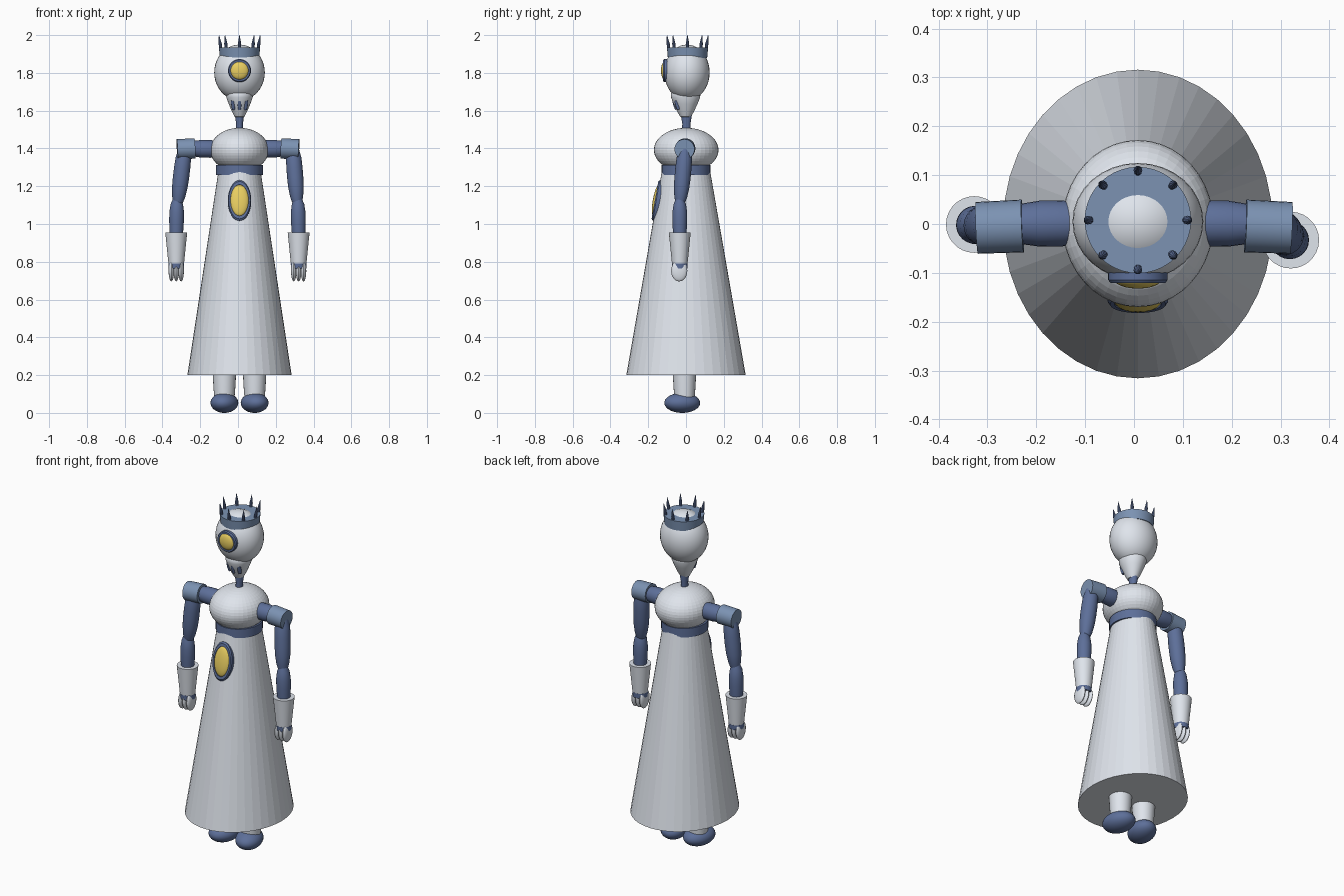
import bpy, bmesh, math
from mathutils import Vector, Matrix

if "Cube" in bpy.data.objects:
    bpy.data.objects.remove(bpy.data.objects["Cube"])

CX = 0.008  # body axis


def material(name, rgb):
    m = bpy.data.materials.new(name)
    m.diffuse_color = (*rgb, 1)
    m.use_nodes = True
    m.node_tree.nodes["Principled BSDF"].inputs["Base Color"].default_value = m.diffuse_color
    return m


PALE = material("pale", (0.74, 0.78, 0.84))
NAVY = material("navy", (0.11, 0.16, 0.32))
STEEL = material("steel_blue", (0.20, 0.29, 0.45))
GOLD = material("gold", (0.82, 0.62, 0.12))


def finish(name, bm, mat, smooth=True):
    bmesh.ops.recalc_face_normals(bm, faces=bm.faces)
    me = bpy.data.meshes.new(name)
    bm.to_mesh(me)
    bm.free()
    ob = bpy.data.objects.new(name, me)
    bpy.context.collection.objects.link(ob)
    me.materials.append(mat)
    if smooth:
        bpy.ops.object.select_all(action='DESELECT')
        ob.select_set(True)
        bpy.context.view_layer.objects.active = ob
        bpy.ops.object.shade_smooth_by_angle(angle=math.radians(35))
    return ob


def lathe(name, profile, mat, matrix, seg=32, smooth=True, closed=False):
    """Revolve (radius, height) points about local z; capped, or a closed ring."""
    bm = bmesh.new()
    rings = [[bm.verts.new((r * math.cos(2 * math.pi * i / seg),
                            r * math.sin(2 * math.pi * i / seg), h))
              for i in range(seg)] for r, h in profile]
    pairs = list(zip(rings, rings[1:]))
    if closed:
        pairs.append((rings[-1], rings[0]))
    for a, b in pairs:
        for i in range(seg):
            j = (i + 1) % seg
            bm.faces.new((a[i], a[j], b[j], b[i]))
    if not closed:
        bm.faces.new(rings[0][::-1])
        bm.faces.new(rings[-1])
    bm.transform(matrix)
    return finish(name, bm, mat, smooth)


def place(loc, scale=(1, 1, 1), rot=None):
    m = Matrix.Translation(loc)
    if rot:
        m = m @ rot
    return m @ Matrix.Diagonal((*scale, 1))


def ellipsoid(name, loc, radii, mat, rot=None, smooth=True, seg=32, rings=20):
    bm = bmesh.new()
    bmesh.ops.create_uvsphere(bm, u_segments=seg, v_segments=rings, radius=1)
    bm.transform(place(loc, radii, rot))
    return finish(name, bm, mat, smooth)


def limb(name, a, b, radii, mat, seg=24):
    """Tapered tube from a to b with evenly spaced radii."""
    a, b = Vector(a), Vector(b)
    d = b - a
    n = len(radii) - 1
    rot = d.to_track_quat('Z', 'Y').to_matrix().to_4x4()
    return lathe(name, [(r, d.length * i / n) for i, r in enumerate(radii)],
                 mat, place(a, rot=rot), seg)


def medallion(name, loc, rx, rz, depth, tilt):
    """Gold domed disc in a navy ring, facing -y."""
    rot = Matrix.Rotation(math.pi / 2 + tilt, 4, 'X')
    lathe(name + "_ring", [(0.77, 0), (1, 0), (1, depth * 0.75), (0.92, depth), (0.77, depth)],
          NAVY, place(loc, (rx, rz, 1), rot), 40, closed=True)
    dome = [(0.78 * math.cos(t), depth * 0.75 + 0.018 * math.sin(t))
            for t in [k * 1.5 / 6 for k in range(7)]]
    lathe(name + "_lens", [(0.78, 0)] + dome, GOLD, place(loc, (rx, rz, 1), rot), 40)


# Skirt, belt and torso
lathe("skirt", [(1, 0.2), (0.405, 1.28)], PALE, place((CX, 0, 0), (0.276, 0.316, 1)), 40, False)
lathe("belt", [(0.124, 1.26), (0.124, 1.312)], NAVY, place((CX, 0, 0), (1, 1.04, 1)), 40)
ellipsoid("torso", (CX, 0.001, 1.392), (0.155, 0.171, 0.117), PALE, smooth=False, seg=40, rings=24)
medallion("belly_medallion", (CX, -0.137, 1.121), 0.062, 0.109, 0.028, -0.178)

# Neck, skull and jaw
lathe("neck", [(0.02, 1.48), (0.018, 1.53), (0.024, 1.575), (0.024, 1.60)], NAVY,
      place((CX, 0.002, 0), (1, 1.2, 1)), 20)
ellipsoid("skull", (CX, 0.005, 1.802), (0.134, 0.12, 0.148), PALE)
lathe("jaw", [(0.014, 1.563), (0.026, 1.568), (0.040, 1.595), (0.057, 1.635), (0.070, 1.67),
              (0.071, 1.69), (0.060, 1.71)], PALE, place((CX, -0.002, 0), (1, 1.1, 1)), 28)
medallion("eye", (CX, -0.094, 1.812), 0.061, 0.061, 0.027, 0)

# Mouth slats
for k in (-1, 0, 1):
    y = -0.056 + 0.010 * abs(k)
    limb("mouth_slat", (CX + 0.032 * k, y + 0.006, 1.606), (CX + 0.034 * k, y - 0.006, 1.654),
         (0.008, 0.011, 0.011), NAVY, 12)

# Crown band and spikes
lathe("crown_band", [(0.104, 1.878), (0.109, 1.934)], STEEL, place((CX, 0.008, 0)), 40)
for k in range(8):
    u = Vector((math.cos(k * math.pi / 4), math.sin(k * math.pi / 4), 0))
    base = Vector((CX, 0.008, 1.93)) + 0.099 * u
    limb("crown_spike", base, base + 0.010 * u + Vector((0, 0, 0.07)),
         (0.008, 0.009, 0.005, 0.0008), NAVY, 10)

# Arms: side, hand x, elbow y, hand y
for side, hx, ey, hy in ((-1, -0.327, -0.003, -0.001), (1, 0.321, -0.033, -0.033)):
    tag = "left" if side < 0 else "right"
    off = CX if side > 0 else 0
    limb(tag + "_shoulder_bar", (side * 0.10, 0.002, 1.397), (side * 0.24, 0, 1.399),
         (0.04, 0.047, 0.047, 0.040), NAVY)
    limb(tag + "_shoulder_cap", (side * 0.228, -0.004, 1.400), (side * 0.322, -0.008, 1.396),
         (0.054, 0.053), STEEL, 28)
    limb(tag + "_upper_arm", (side * 0.283 + off, -0.004, 1.40), (hx - side * 0.006, ey, 1.09),
         (0.03, 0.041, 0.043, 0.043, 0.041, 0.034, 0.018), NAVY)
    limb(tag + "_forearm", (hx - side * 0.004, ey, 1.148), (hx, hy, 0.93),
         (0.015, 0.033, 0.039, 0.039, 0.037, 0.034), NAVY)
    limb(tag + "_cuff", (hx, hy, 0.955), (hx, hy, 0.788), (0.058, 0.041), PALE, 28)
    limb(tag + "_wrist_band", (hx, hy, 0.792), (hx, hy, 0.765), (0.042, 0.041), NAVY, 28)
    # Curled fingers
    for k in (-1, 0, 1):
        ellipsoid(tag + "_finger", (hx + 0.026 * k, hy - 0.003, 0.752),
                  (0.0145, 0.043, 0.056), PALE, seg=16, rings=12)

# Legs and shoes
for side in (-1, 1):
    tag = "left" if side < 0 else "right"
    x = CX + side * 0.080
    limb(tag + "_leg", (x, -0.008, 0.21), (x, -0.008, 0.06), (0.062, 0.058, 0.052), PALE)
    ellipsoid(tag + "_shoe", (x, -0.020, 0.053), (0.072, 0.096, 0.053), NAVY,
              Matrix.Rotation(side * 0.25, 4, 'Z'))
